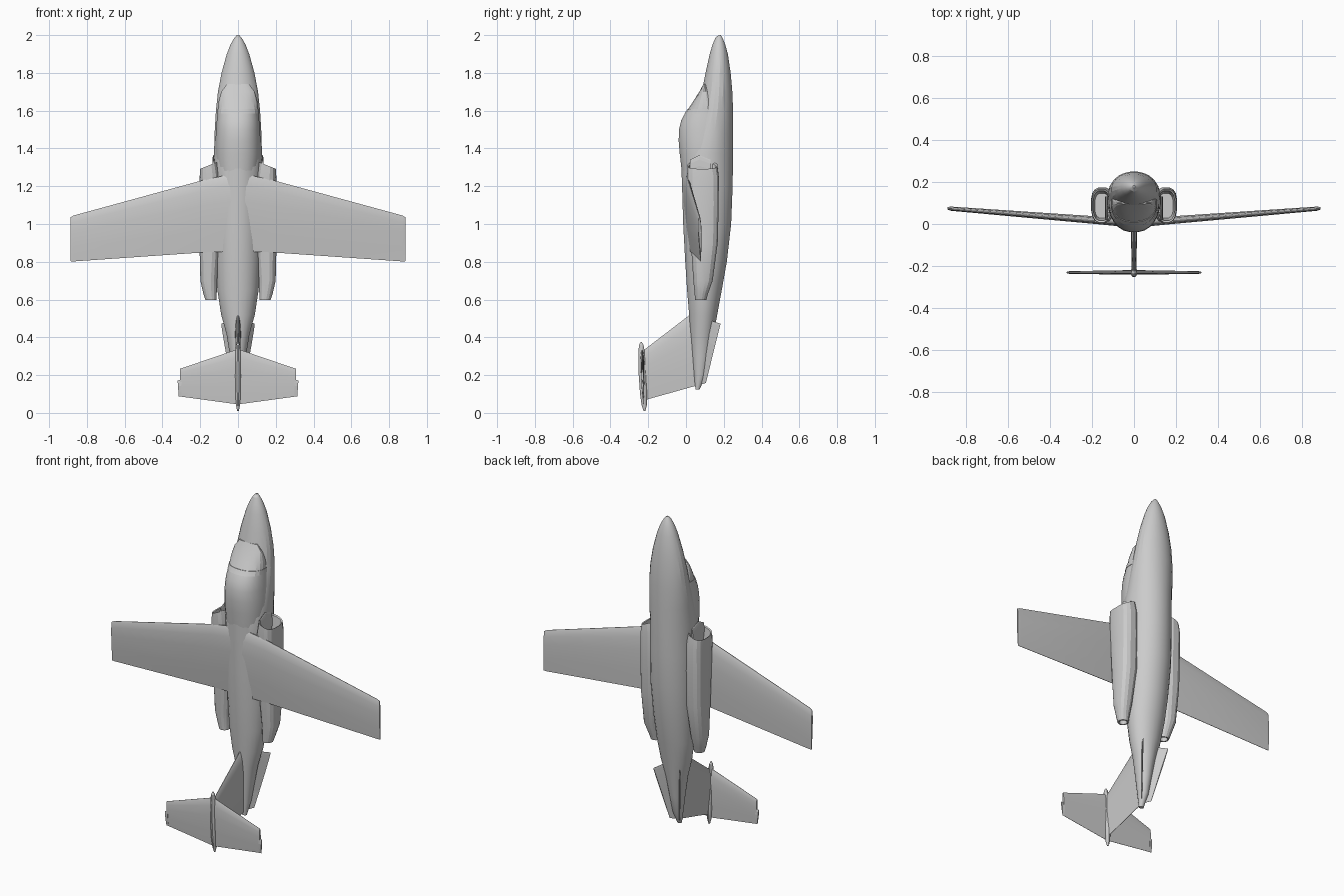
import bpy, bmesh
from math import cos, sin, pi


def loft(name, rings, mirror=False, smooth=False):
    """Skin a list of equal-length point rings and cap both ends."""
    bm = bmesh.new()
    vs = [[bm.verts.new(p) for p in r] for r in rings]
    n = len(rings[0])
    for a, b in zip(vs, vs[1:]):
        for i in range(n):
            j = (i + 1) % n
            bm.faces.new((a[i], a[j], b[j], b[i]))
    bm.faces.new(vs[0])
    bm.faces.new(vs[-1])
    bmesh.ops.recalc_face_normals(bm, faces=bm.faces)
    me = bpy.data.meshes.new(name)
    bm.to_mesh(me)
    bm.free()
    ob = bpy.data.objects.new(name, me)
    bpy.context.collection.objects.link(ob)
    if mirror:
        ob.modifiers.new("Mirror", 'MIRROR')
    if smooth:
        bpy.ops.object.select_all(action='DESELECT')
        ob.select_set(True)
        bpy.context.view_layer.objects.active = ob
        bpy.ops.object.shade_smooth_by_angle(angle=0.3)
    return ob


def oval(z, cx, cy, a, b, n=24, power=1.0, slant=0.0):
    """Superellipse ring across the long axis; slant tilts it with x."""
    pts = []
    for i in range(n):
        t = 2 * pi * (i + 0.5) / n
        c, s = cos(t), sin(t)
        x = a * abs(c) ** power * (1 if c > 0 else -1)
        y = b * abs(s) ** power * (1 if s > 0 else -1)
        pts.append((cx + x, cy + y, z - slant * x))
    return pts


def foil(le, te, thick, axis):
    """Aerofoil ring from leading to trailing edge, thickened along axis."""
    shape = [(0, .12), (.04, .5), (.15, .85), (.35, 1), (.7, .6), (1, .08)]
    pts = []
    for side in (1, -1):
        for f, h in (shape if side == 1 else shape[::-1]):
            p = [l + (t - l) * f for l, t in zip(le, te)]
            p[axis] += side * h * thick / 2
            pts.append(p)
    return pts


# Fuselage: z, upper y, belly y, half width
body = [(2.0, .172, .184, .006), (1.985, .155, .194, .02), (1.95, .14, .208, .04),
        (1.9, .125, .222, .06), (1.8, .103, .237, .088), (1.7, .083, .246, .107),
        (1.6, .06, .25, .118), (1.48, .02, .25, .125), (1.37, -.028, .25, .128),
        (1.2, -.022, .248, .13), (1.0, -.016, .24, .13), (.8, -.005, .217, .12),
        (.65, .005, .19, .11), (.52, .016, .166, .09), (.42, .023, .148, .062),
        (.3, .033, .127, .042), (.2, .042, .108, .028), (.125, .05, .072, .014)]
loft("fuselage", [oval(z, 0, (t + b) / 2, w, (b - t) / 2)
                  for z, t, b, w in body], smooth=True)


# Windscreen, frame and canopy: z, upper y, half width
def bubble(name, rows):
    loft(name, [oval(z, 0, .1, w, .1 - t, power=.9) for z, t, w in rows], smooth=True)


bubble("windscreen", [(1.74, .092, .06), (1.7, .07, .09), (1.65, .038, .103), (1.61, .012, .107)])
bubble("canopy_frame", [(1.61, .009, .109), (1.585, -.009, .111)])
bubble("canopy", [(1.585, -.006, .109), (1.55, -.026, .113), (1.5, -.038, .117),
                  (1.44, -.04, .12), (1.37, -.034, .122), (1.25, -.02, .11)])

# Engine nacelles with hollow slanted intake and round hollow exhaust
loft("nacelle", [
    oval(1.2, .152, .087, .035, .06, 16, .75),
    oval(1.305, .155, .087, .04, .072, 16, .75, .4),
    oval(1.31, .155, .087, .046, .08, 16, .75, .4),
    oval(1.25, .151, .09, .053, .085, 16, .7, .1),
    oval(1.1, .15, .094, .055, .08, 16, .7),
    oval(.9, .15, .097, .055, .072, 16, .75),
    oval(.7, .155, .09, .045, .052, 16, .85),
    oval(.63, .148, .081, .036, .036, 16),
    oval(.597, .143, .078, .03, .03, 16),
    oval(.597, .143, .078, .022, .022, 16),
    oval(.65, .143, .078, .02, .02, 16)], mirror=True, smooth=True)

# Boundary layer plates ahead of the intakes
loft("splitter_plate", [foil((.13, y, z), (.132, y, 1.2), .012, 0)
                        for y, z in ((.02, 1.34), (.07, 1.365), (.13, 1.34))], mirror=True)

# Wings, drooping toward the belly
loft("wing", [foil((.03, .0, 1.265), (.03, .02, .855), .042, 1),
              foil((.175, .012, 1.235), (.175, .03, .85), .036, 1),
              foil((.87, .07, 1.045), (.87, .078, .802), .02, 1),
              foil((.887, .073, 1.035), (.887, .078, .803), .012, 1)],
     mirror=True, smooth=True)

# Fin
loft("fin", [foil((0, .06, .56), (0, .06, .145), .034, 0),
             foil((0, .015, .515), (0, .04, .14), .032, 0),
             foil((0, -.22, .335), (0, -.21, .07), .022, 0)], smooth=True)

# Fairing where fin meets tailplane
loft("tail_bullet", [oval(z, 0, y, r * .8, r, 12) for z, y, r in
                     ((.375, -.237, .003), (.36, -.237, .012), (.32, -.235, .018),
                      (.2, -.23, .021), (.1, -.225, .019), (.04, -.221, .014), (.01, -.22, .005))],
     smooth=True)

# Tailplane, and the elevator horn that steps out past its tip
loft("tailplane", [foil((.0, -.232, .338), (.0, -.226, .045), .022, 1),
                   foil((.308, -.232, .233), (.308, -.228, .087), .013, 1)],
     mirror=True, smooth=True)
loft("elevator_horn", [foil((.3, -.231, .175), (.3, -.228, .086), .013, 1),
                       foil((.32, -.231, .172), (.314, -.228, .087), .009, 1)], mirror=True)

# Splayed strakes under the tail
loft("ventral_strake", [foil((.03, .1, .5), (.01, .08, .15), .01, 0),
                        foil((.088, .183, .472), (.034, .105, .158), .006, 0)], mirror=True)
